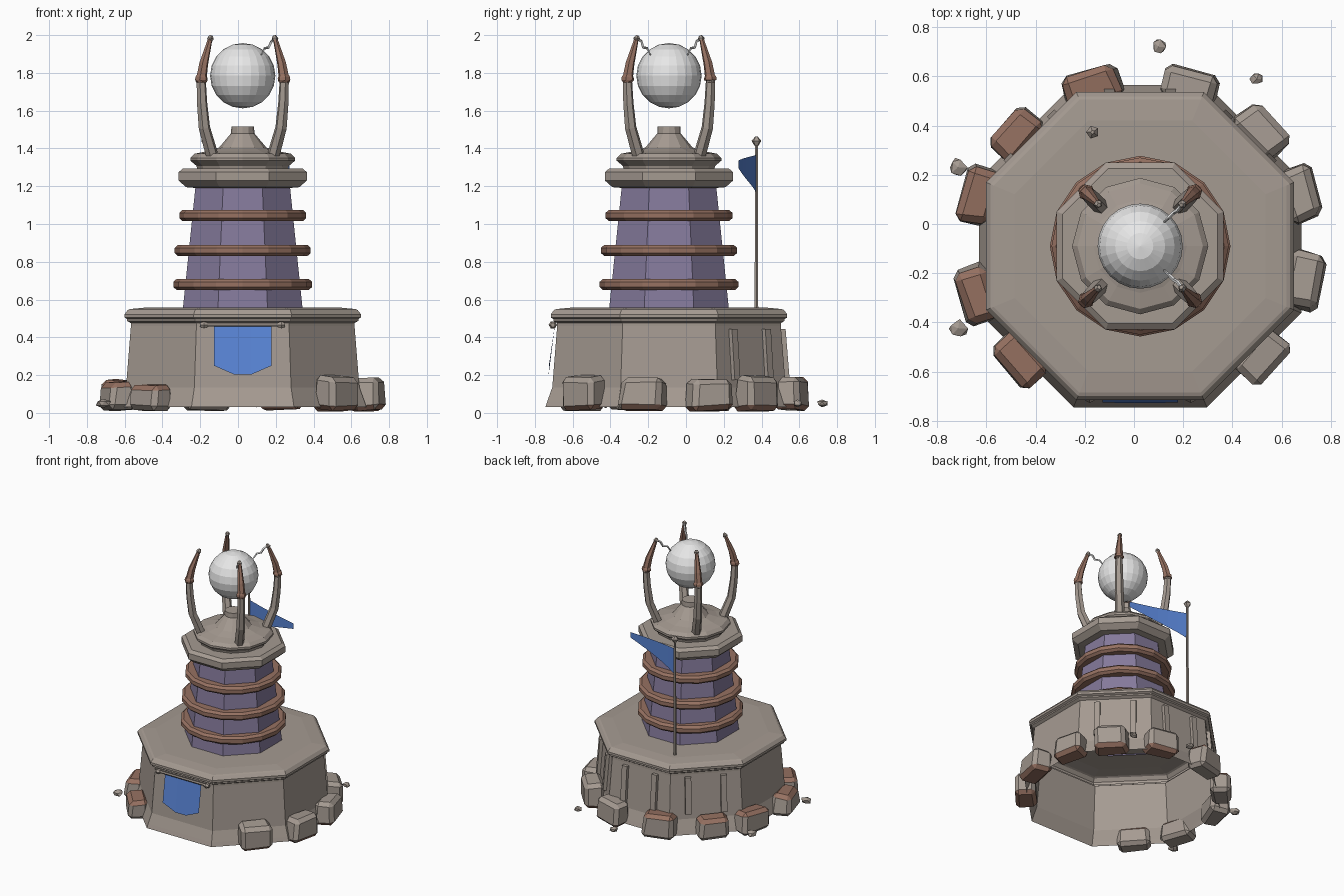
import bpy, bmesh, math, random
from mathutils import Vector, Matrix

if "Cube" in bpy.data.objects:
    bpy.data.objects.remove(bpy.data.objects["Cube"])

random.seed(4)
CX, CY = 0.025, -0.09          # tower axis
C = Vector((CX, CY, 0))


def mat(name, r, g, b):
    m = bpy.data.materials.new(name)
    m.diffuse_color = (r, g, b, 1)
    m.use_nodes = True
    m.node_tree.nodes["Principled BSDF"].inputs["Base Color"].default_value = m.diffuse_color
    return m


STONE = mat("stone", 0.376, 0.325, 0.285)
PURPLE = mat("purple_wall", 0.235, 0.195, 0.33)
COPPER = mat("copper", 0.305, 0.165, 0.12)
BLUE = mat("blue_cloth", 0.10, 0.235, 0.68)
WHITE = mat("white_orb", 0.80, 0.80, 0.80)


def finish(name, bm, *mats):
    bmesh.ops.recalc_face_normals(bm, faces=bm.faces)
    me = bpy.data.meshes.new(name)
    bm.to_mesh(me)
    bm.free()
    for m in mats:
        me.materials.append(m)
    ob = bpy.data.objects.new(name, me)
    bpy.context.collection.objects.link(ob)
    return ob


def lathe(name, profile, n, m, cap=(False, False), closed=False, flat=True):
    """Turn (radius, z) points about the tower axis; flat=True gives apothems."""
    bm = bmesh.new()
    k = 1 / math.cos(math.pi / n) if flat else 1
    off = math.pi / n if flat else 0
    loops = [[bm.verts.new((CX + r * k * math.cos(off + math.tau * i / n),
                            CY + r * k * math.sin(off + math.tau * i / n), z))
              for i in range(n)] for r, z in profile]
    pairs = list(zip(loops, loops[1:])) + ([(loops[-1], loops[0])] if closed else [])
    for a, b in pairs:
        for i in range(n):
            j = (i + 1) % n
            bm.faces.new((a[i], a[j], b[j], b[i]))
    if cap[0]:
        bm.faces.new(loops[0][::-1])
    if cap[1]:
        bm.faces.new(loops[-1])
    return finish(name, bm, m)


def tube(name, pts, radii, n, m):
    """Sweep an n-gon along a path with a radius at every point."""
    bm = bmesh.new()
    pts = [Vector(p) for p in pts]
    loops = []
    for i, p in enumerate(pts):
        d = pts[min(i + 1, len(pts) - 1)] - pts[max(i - 1, 0)]
        q = d.to_track_quat('Z', 'Y')
        loops.append([bm.verts.new(p + q @ Vector((radii[i] * math.cos(math.tau * j / n),
                                                   radii[i] * math.sin(math.tau * j / n), 0)))
                      for j in range(n)])
    for a, b in zip(loops, loops[1:]):
        for i in range(n):
            j = (i + 1) % n
            bm.faces.new((a[i], a[j], b[j], b[i]))
    bm.faces.new(loops[0][::-1])
    bm.faces.new(loops[-1])
    return finish(name, bm, m)


def sheet(name, rows, m):
    """Cloth from pairs of (top, bottom) points."""
    bm = bmesh.new()
    vs = [(bm.verts.new(a), bm.verts.new(b)) for a, b in rows]
    for (a, b), (c, d) in zip(vs, vs[1:]):
        bm.faces.new((a, b, d, c))
    return finish(name, bm, m)


# Octagonal base, open underneath, with flared foot and stepped lip
lathe("base", [(0.655, 0.03), (0.645, 0.06), (0.618, 0.135), (0.592, 0.46), (0.592, 0.475),
               (0.612, 0.487), (0.612, 0.497), (0.626, 0.505), (0.626, 0.522), (0.608, 0.545),
               (0.595, 0.55), (0.51, 0.558)], 8, STONE, (False, True))

# Tower shaft, copper rings and cap
lathe("tower_shaft", [(0.317, 0.55), (0.249, 1.21)], 8, PURPLE)
for i, (r, z) in enumerate([(0.367, 0.68), (0.36, 0.86), (0.336, 1.045)]):
    lathe(f"copper_ring_{i}", [(r - 0.09, z - 0.03), (r - 0.018, z - 0.03), (r, z - 0.014),
                               (r, z + 0.014), (r - 0.018, z + 0.03), (r - 0.09, z + 0.03)],
          16, COPPER, closed=True, flat=False)
lathe("tower_cap", [(0.24, 1.19), (0.30, 1.195), (0.339, 1.23), (0.339, 1.275), (0.315, 1.295)],
      8, STONE, (True, True))
lathe("orb_plinth", [(0.24, 1.29), (0.245, 1.308), (0.277, 1.335), (0.277, 1.35), (0.255, 1.372),
                     (0.19, 1.385), (0.125, 1.405), (0.062, 1.48), (0.06, 1.515)],
      12, STONE, (True, True), flat=False)

# Floating orb
bm = bmesh.new()
bmesh.ops.create_uvsphere(bm, u_segments=24, v_segments=10, radius=0.173,
                          matrix=Matrix.Translation((CX, CY, 1.785)))
finish("orb", bm, WHITE)

# Four claw arms around the orb
for i, (sx, sy) in enumerate([(1, 1), (-1, 1), (-1, -1), (1, -1)]):
    def P(d, z):
        return Vector((CX + sx * d, CY + sy * d, z))
    tube(f"arm_{i}", [P(0.158, 1.35), P(0.175, 1.41), P(0.203, 1.51), P(0.215, 1.64), P(0.22, 1.765)],
         [0.033, 0.033, 0.031, 0.028, 0.025], 6, STONE)
    tube(f"arm_collar_{i}", [P(0.219, 1.75), P(0.219, 1.762), P(0.218, 1.775), P(0.217, 1.785)],
         [0.028, 0.034, 0.034, 0.028], 6, COPPER)
    tube(f"arm_claw_{i}", [P(0.218, 1.775), P(0.206, 1.85), P(0.172, 1.98)],
         [0.028, 0.024, 0.012], 6, COPPER)
    tube(f"arm_tip_{i}", [P(0.173, 1.968), P(0.171, 1.982), P(0.167, 1.997)],
         [0.012, 0.018, 0.009], 5, STONE)
    # Sparks jump from the two right hand claws
    if sx > 0:
        tube(f"spark_{i}", [P(0.168, 1.985), P(0.145, 1.965) + Vector((0.006, 0, 0)),
                            P(0.137, 1.935), P(0.115, 1.93), P(0.098, 1.895)],
             [0.007, 0.008, 0.008, 0.007, 0.004], 4, WHITE)

# Paired ribs on the three rear walls
for k in (1, 2, 3):
    for s in (-0.125, 0.125):
        bm = bmesh.new()
        bmesh.ops.create_cube(bm, size=1)
        for v in bm.verts:
            z = 0.31 + v.co.z * 0.27
            a = 0.618 - 0.08 * (z - 0.135) + (0.024 if v.co.x > 0 else -0.01)
            v.co = (a, s + v.co.y * 0.042, z)
        bm.transform(Matrix.Translation(C) @ Matrix.Rotation(k * math.pi / 4, 4, 'Z'))
        finish(f"wall_rib_{k}_{s}", bm, STONE)


def rock(name, loc, size, angle, bev):
    """Chipped block with a brown underside."""
    bm = bmesh.new()
    bmesh.ops.create_cube(bm, size=1)
    for v in bm.verts:
        t = 0.9 if v.co.z > 0 else 1
        v.co = Vector((v.co.x * size[0] * t, v.co.y * size[1] * t, v.co.z * size[2]))
        v.co += Vector([random.uniform(-0.06, 0.06) * s for s in size])
    bmesh.ops.bevel(bm, geom=bm.edges[:], offset=bev, segments=1, affect='EDGES')
    bm.transform(Matrix.Translation(loc) @ Matrix.Rotation(angle, 4, 'Z'))
    bmesh.ops.recalc_face_normals(bm, faces=bm.faces)
    for f in bm.faces:
        f.material_index = 1 if f.normal.z < -0.5 else 0
    return finish(name, bm, STONE, COPPER)


# Ring of boulders: angle, distance, height
for i, (a, r, h) in enumerate([(107, .675, .17), (73, .675, .18), (138, .68, .16), (43, .68, .18),
                               (163, .69, .16), (18, .685, .16), (196, .69, .15), (-12, .68, .17),
                               (223, .675, .135), (-42, .67, .18)]):
    t = math.radians(a)
    rock(f"boulder_{i}", (CX + r * math.cos(t), CY + r * math.sin(t), 0.015 + h / 2),
         (0.145, 0.235, h), t, 0.026)

# Loose stones lying around
for i, (x, y, s) in enumerate([(.10, .72, .05), (.50, .59, .05), (-.715, .23, .06), (-.715, -.425, .06)]):
    bm = bmesh.new()
    bmesh.ops.create_icosphere(bm, subdivisions=1, radius=s * 0.55)
    for v in bm.verts:
        v.co = Vector((v.co.x * random.uniform(.7, 1.4), v.co.y * random.uniform(.7, 1.4), v.co.z * 0.75))
    bm.transform(Matrix.Translation((x, y, 0.05)))
    finish(f"loose_stone_{i}", bm, STONE)

# Flag pole, finial and pennant
px, py = -0.168, 0.373
tube("flag_pole", [(px, py, 0.55), (px, py, 1.415)], [0.011, 0.009], 6, STONE)
tube("pole_finial", [(px, py, 1.415), (px, py, 1.44), (px, py, 1.462)], [0.012, 0.027, 0.008], 5, STONE)
rows = []
for i in range(7):
    t = i / 6
    x, y = px + 0.44 * t, py - 0.095 * t - 0.008 * math.sin(t * math.pi)
    rows.append(((x, y, 1.365 - 0.028 * t), (x, y, 1.165 + 0.13 * t ** 0.8)))
sheet("pennant", rows, BLUE)

# Hanging banner with rod on the front wall
sheet("banner", [((x, -0.695, 0.46), (x, -0.726 - 0.02 * (0.245 - z), z))
                 for x, z in [(-0.127, 0.25), (-0.02, 0.203), (0.07, 0.203), (0.178, 0.25)]], BLUE)
tube("banner_rod", [(-0.18, -0.702, 0.466), (0.23, -0.702, 0.466)], [0.01, 0.01], 6, STONE)
for s, x in (("left", -0.18), ("right", 0.23)):
    tube(f"rod_knob_{s}", [(x - 0.02, -0.705, 0.466), (x, -0.705, 0.466), (x + 0.02, -0.705, 0.466)],
         [0.012, 0.022, 0.012], 6, STONE)
